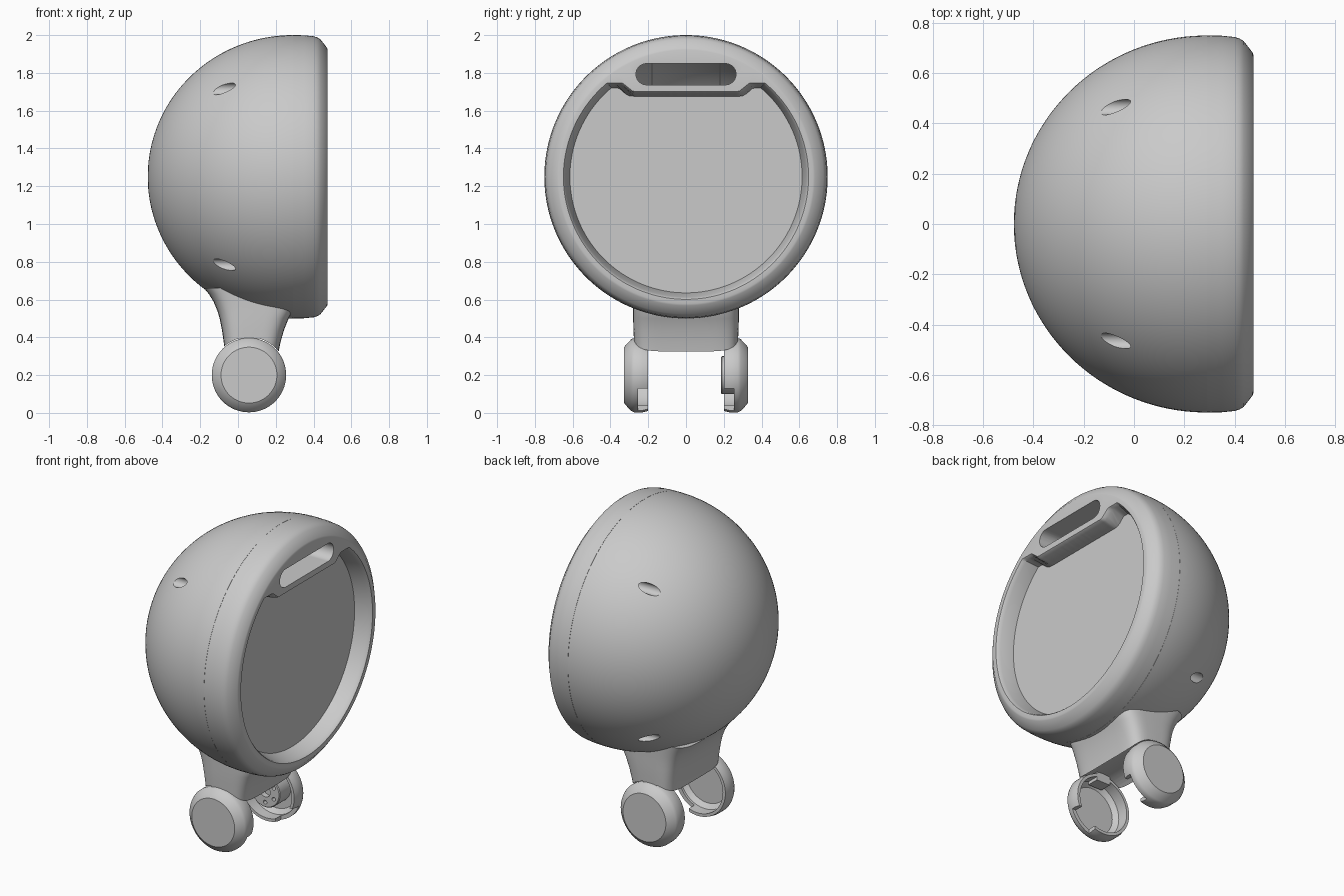
import bpy, bmesh, math

cube = bpy.data.objects.get("Cube")
if cube:
    bpy.data.objects.remove(cube, do_unlink=True)

grey = bpy.data.materials.new("light_grey")
grey.use_nodes = True
GREY = (0.59, 0.59, 0.59, 1)
grey.diffuse_color = GREY
grey.node_tree.nodes["Principled BSDF"].inputs["Base Color"].default_value = GREY

MID = 1.25          # height of the round body's axis
HUB = (0.058, 0.2)  # x, z of the wheel-like side caps


def loft(name, rings, wrap=False):
    """Skin equal-length rings; cap the ends, or wrap last to first."""
    bm = bmesh.new()
    loops = [[bm.verts.new(p) for p in ring] for ring in rings]
    n = len(loops[0])
    pairs = list(zip(loops, loops[1:])) + ([(loops[-1], loops[0])] if wrap else [])
    for a, b in pairs:
        for i in range(n):
            j = (i + 1) % n
            bm.faces.new((a[i], a[j], b[j], b[i]))
    if not wrap:
        bm.faces.new(loops[0])
        bm.faces.new(loops[-1])
    bmesh.ops.recalc_face_normals(bm, faces=bm.faces)
    mesh = bpy.data.meshes.new(name)
    bm.to_mesh(mesh)
    bm.free()
    obj = bpy.data.objects.new(name, mesh)
    bpy.context.collection.objects.link(obj)
    mesh.materials.append(grey)
    return obj


def smooth(obj, angle=32):
    bpy.ops.object.select_all(action="DESELECT")
    bpy.context.view_layer.objects.active = obj
    obj.select_set(True)
    bpy.ops.object.shade_smooth_by_angle(angle=math.radians(angle))


def cut(obj, *cutters):
    bpy.context.view_layer.objects.active = obj
    for cutter in cutters:
        mod = obj.modifiers.new("cut", "BOOLEAN")
        mod.operation, mod.solver, mod.object = "DIFFERENCE", "EXACT", cutter
        bpy.ops.object.modifier_apply(modifier=mod.name)
        bpy.data.objects.remove(cutter, do_unlink=True)


def ring_x(x, radius, n, y=0, z=MID):
    """Ring around the x axis; radius may depend on the angle from straight up."""
    out = []
    for i in range(n):
        a = math.tau * i / n
        r = radius(a) if callable(radius) else radius
        out.append((x, y + r * math.sin(a), z + r * math.cos(a)))
    return out


def ring_y(y, radius, n=64, x=HUB[0], z=HUB[1]):
    return [(x + radius * math.sin(math.tau * i / n), y,
             z + radius * math.cos(math.tau * i / n)) for i in range(n)]


def box(name, lo, hi):
    corners = [(lo[0], lo[1]), (hi[0], lo[1]), (hi[0], hi[1]), (lo[0], hi[1])]
    return loft(name, [[(x, y, z) for x, y in corners] for z in (lo[2], hi[2])])


def side_box(name, side, x, y, z):
    """Box mirrored to either side of the middle plane."""
    y0, y1 = sorted((side * y[0], side * y[1]))
    return box(name, (x[0], y0, z[0]), (x[1], y1, z[1]))


# Hollow dome with four diagonal fixing holes: out along the inside, back over the outside
def dome_rings(radius, depth, steps=40):
    return [ring_x(0.29 - depth * math.cos(math.pi / 2 * i / steps),
                   radius * math.sin(math.pi / 2 * i / steps), 128)
            for i in range(1, steps + 1)]


dome = loft("dome_shell", dome_rings(0.68, 0.69) + dome_rings(0.75, 0.768)[::-1])
cut(dome, *[loft("hole_cutter", [ring_x(x, 0.031, 32, sy * 0.465, MID + sz * 0.465) for x in (-0.6, 0.15)])
            for sy in (-1, 1) for sz in (-1, 1)])
smooth(dome)


# Bezel: round opening with a dropped ledge across the top
def opening(grow):
    def radius(a):
        r = 0.613 + grow
        s, c = abs(math.sin(a)), math.cos(a)
        while True:
            ramp = min(max((r * s - 0.295 + 0.6 * grow) / 0.07, 0), 1)
            ledge = 0.425 + 0.75 * grow + 0.045 * ramp * ramp * (3 - 2 * ramp)
            if r * c <= ledge:
                return r
            r -= 0.0005
    return radius


N = 360
profile = [(0.25, 0.67), (0.291, 0.67), (0.291, 0.75), (0.35, 0.749), (0.40, 0.744),
           (0.42, 0.738), (0.437, 0.727), (0.472, 0.682), (0.475, 0.672),
           (0.475, opening(0.036)), (0.468, opening(0.03)), (0.45, opening(0.024)),
           (0.37, opening(0)), (0.25, opening(0))]
bezel = loft("front_bezel", [ring_x(x, r, N) for x, r in profile], wrap=True)


# Rounded handle slot through the ledge
def capsule(x, half=0.265, r=0.056, z=1.793, n=48):
    out = []
    for i in range(n):
        a = math.tau * (i + 0.5) / n
        side = 1 if math.cos(a) > 0 else -1
        out.append((x, side * (half - r) + r * math.cos(a), z + r * math.sin(a)))
    return out


cut(bezel, loft("slot_cutter", [capsule(0.2), capsule(0.6)]))
smooth(bezel)

# Flat front panel, and the ribs seen through the slot
loft("front_panel", [ring_x(x, opening(0.003), N) for x in (0.36, 0.375)])
for side in (-1, 1):
    side_box("slot_rib", side, (0.1, 0.26), (0.177, 0.183), (1.70, 1.86))


# Flared neck, hollowed below to clear the hinge
def neck_ring(z, x0, x1, half, n=64):
    out = []
    for i in range(n):
        a = math.tau * i / n
        c, s = math.cos(a), math.sin(a)
        px = math.copysign(abs(c) ** 0.5, c)
        py = math.copysign(abs(s) ** 0.33, s)
        out.append(((x0 + x1) / 2 + px * (x1 - x0) / 2, py * half, z))
    return out


neck = loft("neck", [neck_ring(*row) for row in (
    (0.30, -0.07, 0.21, 0.272), (0.37, -0.075, 0.224, 0.275), (0.44, -0.085, 0.244, 0.278),
    (0.50, -0.097, 0.268, 0.28), (0.54, -0.109, 0.29, 0.28), (0.59, -0.13, 0.3, 0.281),
    (0.63, -0.155, 0.3, 0.282), (0.66, -0.18, 0.3, 0.283))])
cut(neck, loft("neck_cutter", [ring_y(-0.5, 0.201), ring_y(0.5, 0.201)]))
smooth(neck)

# Pair of cup-shaped side caps, open towards the middle
cup_profile = [(0.295, 0.145), (0.27, 0.172), (0.2, 0.172), (0.2, 0.19), (0.23, 0.197),
               (0.275, 0.197), (0.29, 0.19), (0.32, 0.158), (0.327, 0.148)]
for name, side in (("right_cap", -1), ("left_cap", 1)):
    cap = loft(name, [ring_y(side * y, r) for y, r in cup_profile])
    cut(cap, side_box("notch_cutter", side, (0.12, 0.3), (0.15, 0.255), (0, 0.13)))
    smooth(cap)
    # Lug joining the cap to the neck
    side_box(name + "_lug", side, (0.01, 0.106), (0.2, 0.275), (0.345, 0.43))

# Hinge disc with screw holes inside one cap
disc = loft("hinge_disc", [ring_y(0.185, 0.095), ring_y(0.19, 0.1), ring_y(0.3, 0.1)])
holes = [loft("bore_cutter", [ring_y(y, 0.035, 32) for y in (0.15, 0.22)])]
for k in range(6):
    a = math.tau * k / 6
    holes.append(loft("screw_cutter", [ring_y(y, 0.012, 16, HUB[0] + 0.068 * math.sin(a),
                                              HUB[1] + 0.068 * math.cos(a)) for y in (0.15, 0.22)]))
cut(disc, *holes)
smooth(disc)
